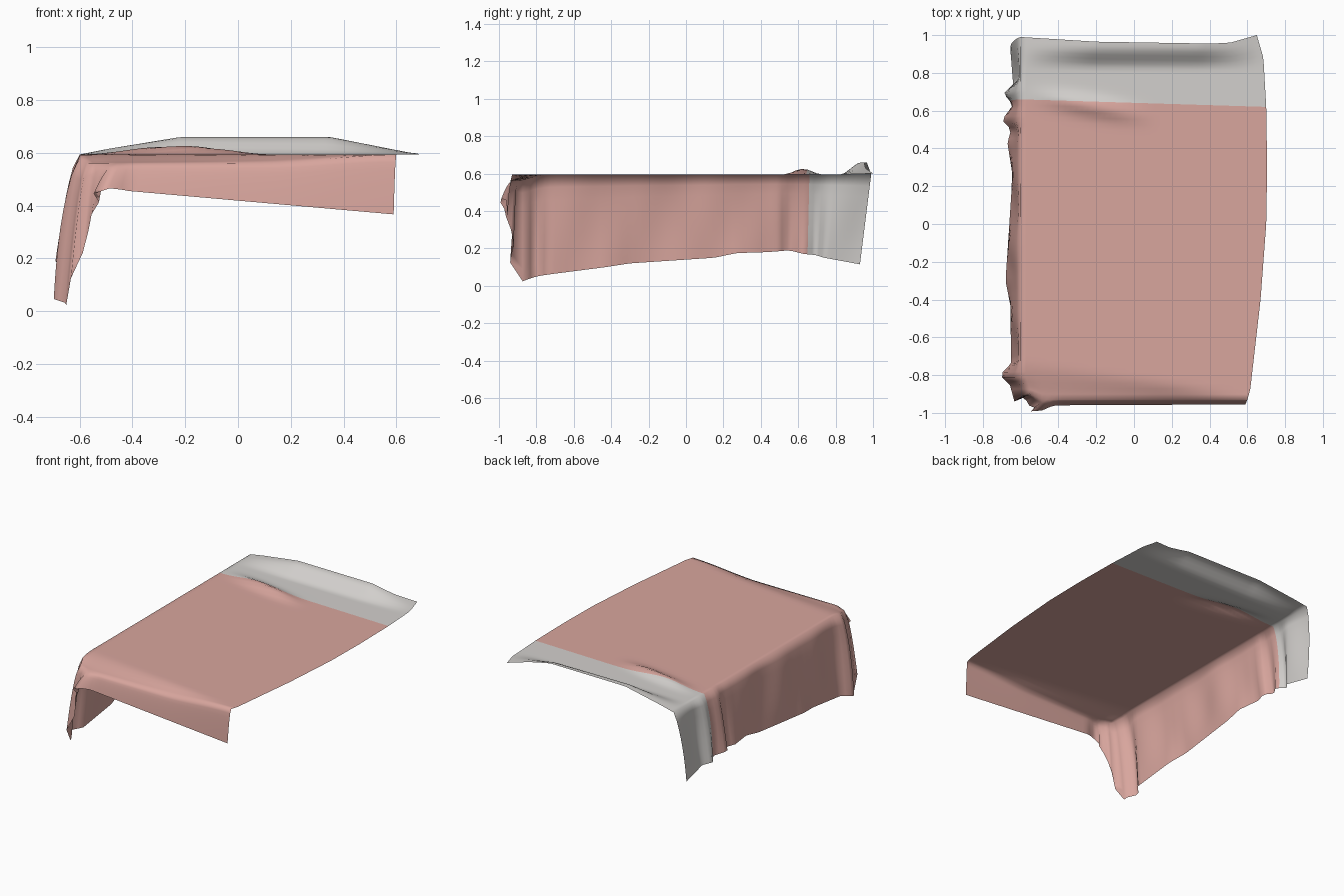
import bpy, bmesh, math
from mathutils import Vector

cube = bpy.data.objects.get("Cube")
if cube:
    bpy.data.objects.remove(cube, do_unlink=True)


def material(name, rgb):
    m = bpy.data.materials.new(name)
    m.use_nodes = True
    m.diffuse_color = (*rgb, 1)
    m.node_tree.nodes["Principled BSDF"].inputs["Base Color"].default_value = (*rgb, 1)
    return m


def smooth(a, b, v):
    t = min(1, max(0, (v - a) / (b - a)))
    return t * t * (3 - 2 * t)


def along(points, key):
    """Piecewise linear lookup: each point is (key, value...)."""
    if key <= points[0][0]:
        return Vector(points[0][1:])
    for p, q in zip(points, points[1:]):
        if key <= q[0]:
            t = (key - p[0]) / (q[0] - p[0])
            return Vector(p[1:]).lerp(Vector(q[1:]), t)
    return Vector(points[-1][1:])


LEFT, FRONT, TOP, BAND = -0.6, -0.93, 0.594, 0.64
COLS, ROWS, BAND_ROWS, DROP = 44, 54, 14, 8

# Outline of the bed top: right edge by y, back edge by x
right_edge = [(-0.93, 0.6, 0), (-0.88, 0.615, 0), (-0.4, 0.67, 0), (0, 0.7, 0),
              (0.3, 0.705, 0), (0.62, 0.7, 0), (0.88, 0.685, 0), (1, 0.65, 0)]
back_edge = [(-0.6, 0.99, 0), (-0.2, 0.965, 0), (0.4, 0.955, 0), (0.5, 0.96, 0), (0.65, 1, 0)]
pillow_rise = [(-0.6, 0, 0), (-0.5, 0.02, 0), (-0.22, 0.066, 0), (0.35, 0.066, 0), (0.66, 0.005, 0)]

# Lower hem along the side, round the corner and along the front:
# distance from the corner, then x, y, z
hem = [(-1.92, -0.655, 0.93, 0.115), (-1.71, -0.64, 0.74, 0.15), (-1.63, -0.69, 0.69, 0.165),
       (-1.57, -0.64, 0.63, 0.17), (-1.48, -0.7, 0.55, 0.19), (-1.43, -0.65, 0.5, 0.185),
       (-1.36, -0.67, 0.43, 0.18), (-1.2, -0.645, 0.27, 0.175), (-1.08, -0.65, 0.15, 0.15),
       (-0.63, -0.68, -0.3, 0.12), (-0.5, -0.655, -0.43, 0.1), (-0.2, -0.65, -0.74, 0.06),
       (-0.13, -0.71, -0.8, 0.05), (-0.07, -0.65, -0.86, 0.03), (0, -0.655, -0.925, 0),
       (0.03, -0.645, -0.945, 0.1), (0.06, -0.575, -0.915, 0.25), (0.09, -0.56, -0.96, 0.36),
       (0.11, -0.525, -0.97, 0.41), (0.14, -0.55, -0.995, 0.45), (0.17, -0.47, -0.985, 0.47),
       (0.2, -0.43, -0.96, 0.457), (1.2, 0.59, -0.955, 0.367)]


def top_point(i, j):
    u = i / COLS
    if j <= ROWS:
        y = FRONT + (BAND + 0.02 - 0.04 * u - FRONT) * j / ROWS
    else:
        start = BAND + 0.02 - 0.04 * u
        end = along(back_edge, LEFT + 1.25 * u).x
        y = start + (end - start) * (j - ROWS) / BAND_ROWS
    x = LEFT + (along(right_edge, y).x - LEFT) * u
    z = TOP
    # raised back hem, wrinkle ridge, softened front edge
    z += along(pillow_rise, x).x * smooth(0.82, 0.94, y)
    ridge = math.exp(-((y - 0.62 + 0.18 * (x + 0.2)) / 0.045) ** 2)
    z += 0.032 * ridge * smooth(LEFT, -0.25, x) * (1 - smooth(-0.2, 0.14, x))
    z -= 0.035 * smooth(-0.72 - 0.18 * u, -0.95, y) * (1 - smooth(0.1, 0.62, x))
    # rounded front corner
    corner = max(0, 1 - math.hypot(x - LEFT, y - FRONT) / 0.12)
    return Vector((x + 0.035 * corner, y + 0.035 * corner, z))


bm = bmesh.new()
last = ROWS + BAND_ROWS
top = [[bm.verts.new(top_point(i, j)) for j in range(last + 1)] for i in range(COLS + 1)]
for i in range(COLS):
    for j in range(last):
        f = bm.faces.new((top[i][j], top[i + 1][j], top[i + 1][j + 1], top[i][j + 1]))
        f.material_index = int(j >= ROWS)

# Draped skirt hanging from the side and front edges
rim = [(top[0][j], FRONT - top[0][j].co.y, j) for j in range(last, 0, -1)]
rim += [(top[i][0], top[i][0].co.x - LEFT, 0) for i in range(COLS + 1)]
columns = []
for vert, s, j in rim:
    a, b = vert.co, along(hem, s)
    column = [vert]
    for k in range(1, DROP + 1):
        t = k / DROP
        out = t ** 0.6
        p = Vector((a.x + (b.x - a.x) * out, a.y + (b.y - a.y) * out, a.z + (b.z - a.z) * t))
        if s < -0.1:
            p.y = a.y + (b.y - a.y) * t
            p.x += 0.01 * math.sin(s * 17) * math.sin(math.pi * t)
        column.append(bm.verts.new(p))
    columns.append((column, j))
for (c, j), (d, _) in zip(columns, columns[1:]):
    for k in range(DROP):
        f = bm.faces.new((c[k], c[k + 1], d[k + 1], d[k]))
        f.material_index = int(j > ROWS)

bmesh.ops.recalc_face_normals(bm, faces=bm.faces)
if top[COLS // 2][ROWS // 2].normal.z < 0 or bm.faces[:][0].normal.z < 0:
    bmesh.ops.reverse_faces(bm, faces=bm.faces)
mesh = bpy.data.meshes.new("bed_cover")
bm.to_mesh(mesh)
bm.free()
mesh.materials.append(material("dusty_pink_cloth", (0.69, 0.38, 0.34)))
mesh.materials.append(material("pale_grey_cloth", (0.65, 0.63, 0.61)))
mesh.shade_smooth()
cover = bpy.data.objects.new("bed_cover", mesh)
bpy.context.collection.objects.link(cover)
